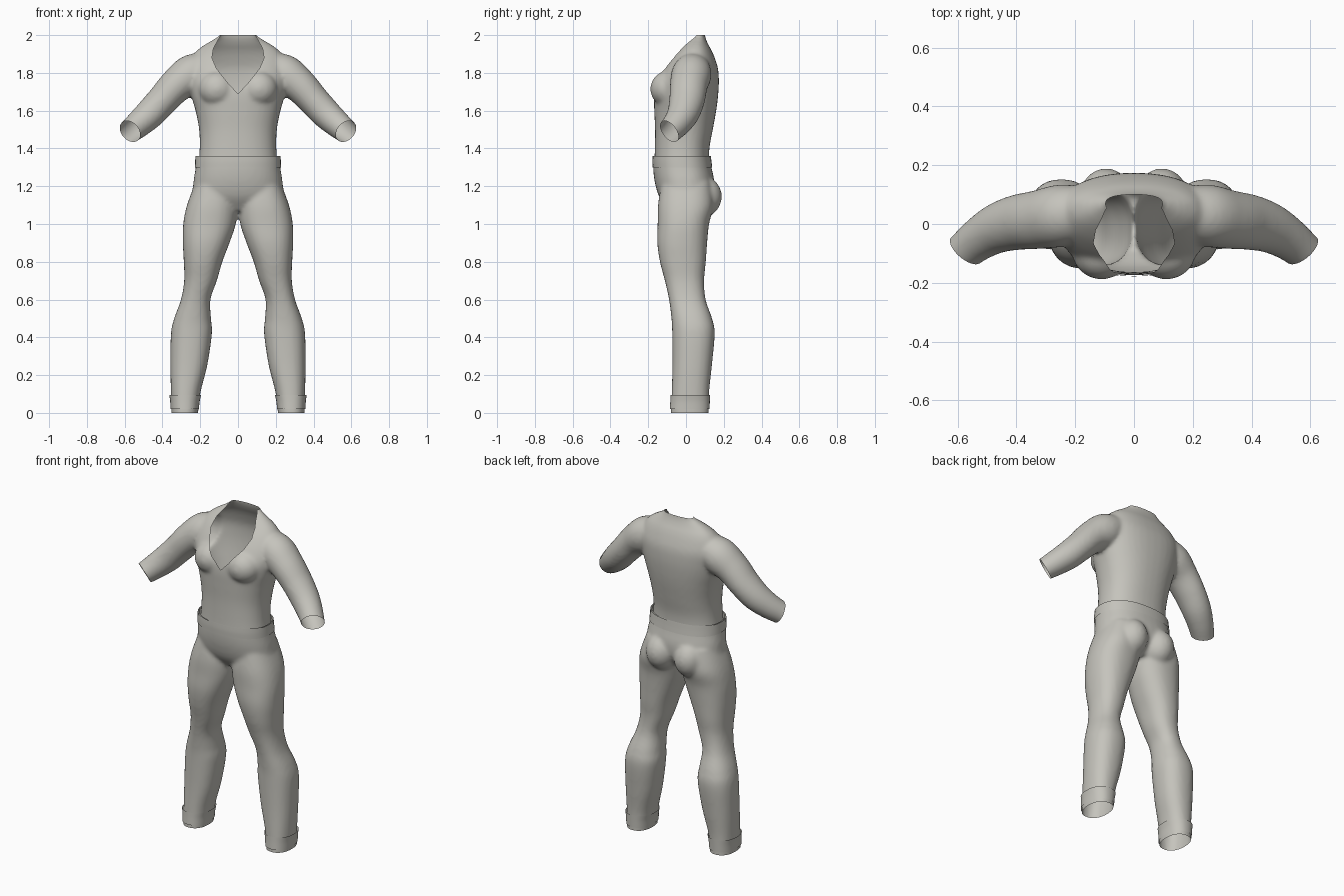
import bpy, bmesh, math
from mathutils import Vector

if "Cube" in bpy.data.objects:
    bpy.data.objects.remove(bpy.data.objects["Cube"])

cloth = bpy.data.materials.new("warm grey cloth")
cloth.diffuse_color = (0.56, 0.55, 0.505, 1)
cloth.use_nodes = True
cloth.node_tree.nodes["Principled BSDF"].inputs["Base Color"].default_value = cloth.diffuse_color


def spline(rows, steps=5):
    """Catmull-Rom interpolation through rows of numbers."""
    out, n = [], len(rows)
    for i in range(n - 1):
        p = [rows[max(0, min(n - 1, i + k))] for k in (-1, 0, 1, 2)]
        for s in range(steps):
            t = s / steps
            out.append([0.5 * (2 * b + (c - a) * t + (2 * a - 5 * b + 4 * c - d) * t * t
                               + (3 * b - a - 3 * c + d) * t ** 3) for a, b, c, d in zip(*p)])
    return out + [list(rows[-1])]


def skin(bm, rings, caps=True):
    loops = [[bm.verts.new(p) for p in r] for r in rings]
    n = len(loops[0])
    for a, b in zip(loops, loops[1:]):
        for i in range(n):
            bm.faces.new((a[i], a[(i + 1) % n], b[(i + 1) % n], b[i]))
    if caps:
        bm.faces.new(loops[0][::-1])
        bm.faces.new(loops[-1])


def level_ring(z, x0, x1, y0, y1, power=2.3, n=40):
    """Horizontal superellipse."""
    pts = []
    for i in range(n):
        a = 2 * math.pi * i / n
        c, s = math.cos(a), math.sin(a)
        pts.append(((x0 + x1) / 2 + (x1 - x0) / 2 * math.copysign(abs(c) ** (2 / power), c),
                    (y0 + y1) / 2 + (y1 - y0) / 2 * math.copysign(abs(s) ** (2 / power), s), z))
    return pts


def stack(bm, rows, side=1, caps=True):
    rings = [level_ring(*r) for r in spline(rows)]
    skin(bm, [[(side * x, y, z) for x, y, z in r] for r in rings], caps)


def tube(bm, rows, side):
    """Arm tube through x, y, z, radius across, radius front to back."""
    rows = spline(rows)
    rings = []
    for i, r in enumerate(rows):
        t = (Vector(rows[min(i + 1, len(rows) - 1)][:3]) - Vector(rows[max(i - 1, 0)][:3])).normalized()
        u = Vector((0, 1, 0)).cross(t).normalized()
        v = t.cross(u)
        ring = []
        for k in range(28):
            a = 2 * math.pi * k / 28
            p = Vector(r[:3]) + u * r[3] * math.cos(a) + v * r[4] * math.sin(a)
            ring.append((side * p.x, p.y, p.z))
        rings.append(ring)
    skin(bm, rings)


def ball(bm, centre, radii):
    made = bmesh.ops.create_uvsphere(bm, u_segments=24, v_segments=16, radius=1)
    for v in made["verts"]:
        v.co = Vector([c + r * p for c, r, p in zip(centre, radii, v.co)])


def add_object(name, bm):
    mesh = bpy.data.meshes.new(name)
    bm.to_mesh(mesh)
    bm.free()
    obj = bpy.data.objects.new(name, mesh)
    bpy.context.collection.objects.link(obj)
    mesh.materials.append(cloth)
    mesh.polygons.foreach_set("use_smooth", [True] * len(mesh.polygons))
    return obj


def fuse(name, bm, smooth):
    """Blend overlapping solids into one skin and return it for cutting."""
    bmesh.ops.recalc_face_normals(bm, faces=bm.faces)
    obj = add_object(name, bm)
    m = obj.modifiers.new("blend", "REMESH")
    m.mode, m.voxel_size = "VOXEL", 0.011
    m = obj.modifiers.new("soften", "SMOOTH")
    m.factor, m.iterations = 0.5, smooth
    mesh = bpy.data.meshes.new_from_object(obj.evaluated_get(bpy.context.evaluated_depsgraph_get()))
    bpy.data.objects.remove(obj)
    out = bmesh.new()
    out.from_mesh(mesh)
    return out


def slice_off(bm, point, normal, where=lambda c: True):
    """Cut by a plane and drop the faces on the normal side."""
    point, normal = Vector(point), Vector(normal)
    score(bm, point, normal, where)
    gone = [f for f in bm.faces if where(f.calc_center_median())
            and (f.calc_center_median() - point).dot(normal) > 0]
    bmesh.ops.delete(bm, geom=gone, context="FACES")


def score(bm, point, normal, where):
    faces = [f for f in bm.faces if where(f.calc_center_median())]
    geom = set(faces)
    for f in faces:
        geom.update(f.edges)
        geom.update(f.verts)
    bmesh.ops.bisect_plane(bm, geom=list(geom), plane_co=point, plane_no=normal, dist=1e-5)


# Shirt: torso, chest and sleeves
bm = bmesh.new()
torso = [(1.24, .215, -.165, .125), (1.30, .212, -.168, .122), (1.40, .203, -.165, .124),
         (1.50, .206, -.164, .142), (1.60, .225, -.168, .160), (1.68, .248, -.170, .170),
         (1.75, .262, -.160, .174), (1.82, .265, -.122, .170), (1.88, .245, -.080, .152),
         (1.92, .215, -.045, .135), (1.95, .175, -.015, .118), (1.98, .125, .020, .105),
         (2.00, .100, .040, .100), (2.04, .085, .045, .098)]
stack(bm, [(z, -w, w, f, b) for z, w, f, b in torso])
arm = [(.14, .045, 1.84, .075, .08), (.24, .03, 1.795, .105, .105), (.325, .015, 1.735, .092, .100),
       (.40, .005, 1.655, .083, .094), (.465, -.015, 1.585, .080, .085),
       (.525, -.05, 1.53, .072, .074), (.575, -.09, 1.488, .064, .066), (.61, -.12, 1.46, .062, .064)]
for s in (-1, 1):
    tube(bm, arm, s)
    ball(bm, (s * .11, -.095, 1.715), (.10, .094, .095))
bm = fuse("shirt", bm, 6)
slice_off(bm, (0, 0, 1.30), (0, 0, -1))
slice_off(bm, (0, 0, 2.0), (0, 0, 1))
for s in (-1, 1):
    slice_off(bm, (s * .572, -.088, 1.49), (s * .55, -.68, -.48), lambda c: c.x * s > .46)
# Plunging neckline
neck = [(0, 1.69), (.05, 1.742), (.115, 1.825), (.138, 1.88), (.13, 1.93), (.105, 1.975), (.085, 2.01)]
edges = list(zip(neck, neck[1:]))
in_front = lambda c: c.y < .075 and abs(c.x) < .2 and c.z > 1.65
for (xa, za), (xb, zb) in edges:
    for s in (-1, 1):
        score(bm, Vector((s * xa, 0, za)), Vector((s * (zb - za), 0, xa - xb)),
              lambda c: in_front(c) and c.x * s > -.01 and za - .012 < c.z < zb + .012)
score(bm, Vector((0, .065, 0)), Vector((0, 1, 0)), lambda c: abs(c.x) < .2 and c.z > 1.9)


def in_neck(c):
    return c.y < .065 and any(za <= c.z < zb and abs(c.x) < xa + (xb - xa) * (c.z - za) / (zb - za)
                              for (xa, za), (xb, zb) in edges)


bmesh.ops.delete(bm, geom=[f for f in bm.faces if in_neck(f.calc_center_median())], context="FACES")
add_object("shirt", bm)

# Trousers: hips, seat and legs
bm = bmesh.new()
hips = [(1.42, .216, -.168, .122), (1.36, .218, -.171, .125), (1.30, .224, -.174, .135),
        (1.22, .236, -.165, .150), (1.14, .235, -.140, .140), (1.07, .15, -.09, .09)]
stack(bm, [(z, -w, w, f, b) for z, w, f, b in hips])
leg = [(1.22, .03, .225, -.13, .13), (1.10, .004, .270, -.148, .145), (1.00, .012, .290, -.150, .122),
       (.90, .045, .292, -.152, .112), (.80, .083, .287, -.138, .105), (.70, .112, .285, -.112, .096),
       (.60, .146, .302, -.090, .104), (.50, .143, .338, -.077, .138), (.42, .138, .355, -.073, .152),
       (.25, .163, .358, -.072, .137), (.10, .200, .355, -.076, .122), (-.05, .215, .352, -.082, .122)]
for s in (-1, 1):
    stack(bm, leg, s)
    ball(bm, (s * .095, .085, 1.145), (.092, .105, .11))
bm = fuse("trousers", bm, 6)
slice_off(bm, (0, 0, 1.36), (0, 0, 1))
slice_off(bm, (0, 0, 0), (0, 0, -1))
add_object("trousers", bm)

# Waistband
bm = bmesh.new()
stack(bm, [(1.298, -.229, .229, -.177, .139), (1.33, -.227, .227, -.178, .135),
           (1.36, -.225, .225, -.177, .132)], caps=False)
add_object("waistband", bm)

# Ankle cuffs
for s, side in ((-1, "right"), (1, "left")):
    bm = bmesh.new()
    stack(bm, [(.02, .207, .357, -.086, .125), (.06, .203, .359, -.083, .126),
               (.095, .195, .364, -.081, .127)], s, False)
    bmesh.ops.recalc_face_normals(bm, faces=bm.faces)
    add_object(side + "_ankle_cuff", bm)
